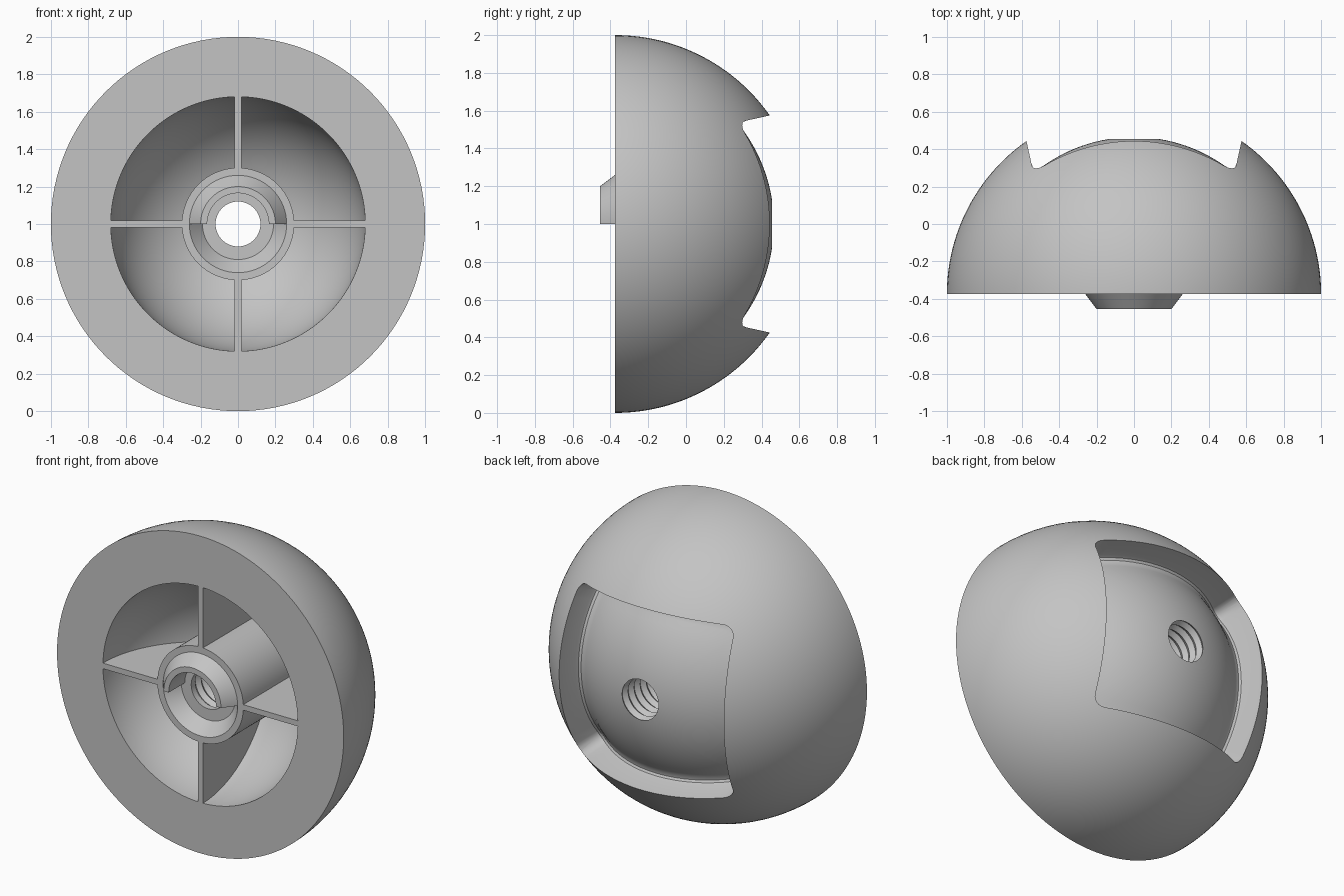
import bpy, bmesh
from math import sin, cos, pi, sqrt, acos, copysign

if "Cube" in bpy.data.objects:
    bpy.data.objects.remove(bpy.data.objects["Cube"], do_unlink=True)

FACE_Y = -0.375                        # flat face, also the centre plane of all spheres
OUTER, FLOOR, CAVITY = 1.0, 0.84, 0.68  # concentric sphere radii
HUB, BORE, THREAD = 0.30, 0.12, 0.14

grey = bpy.data.materials.new("light_grey")
grey.use_nodes = True
grey.diffuse_color = (0.55, 0.55, 0.55, 1)
grey.node_tree.nodes["Principled BSDF"].inputs["Base Color"].default_value = grey.diffuse_color


def place(x, z, depth):
    """Point at x, z from the axis and a depth behind the flat face."""
    return (x, FACE_Y + depth, 1 + z)


def finish(name, bm):
    bmesh.ops.recalc_face_normals(bm, faces=bm.faces)
    mesh = bpy.data.meshes.new(name)
    bm.to_mesh(mesh)
    bm.free()
    obj = bpy.data.objects.new(name, mesh)
    bpy.context.collection.objects.link(obj)
    mesh.materials.append(grey)
    return obj


def lathe(name, profile, turn=2 * pi, steps=128):
    """Revolve a closed (radius, depth) profile about the axis."""
    bm = bmesh.new()
    full = turn > 6
    rings = [[bm.verts.new(place(r * cos(turn * i / steps), r * sin(turn * i / steps), d))
              for r, d in profile] for i in range(steps if full else steps + 1)]
    for i in range(steps):
        a, b = rings[i], rings[(i + 1) % len(rings)]
        for j in range(len(profile)):
            k = (j + 1) % len(profile)
            bm.faces.new((a[j], a[k], b[k], b[j]))
    if not full:
        bm.faces.new(rings[0])
        bm.faces.new(rings[-1])
    return finish(name, bm)


def arc(radius, r_start, r_end, n):
    """Points on a sphere section between two distances from the axis."""
    a, b = acos(r_start / radius), acos(r_end / radius)
    return [(radius * cos(a + (b - a) * i / n), radius * sin(a + (b - a) * i / n))
            for i in range(n + 1)]


def smooth(obj):
    bpy.ops.object.select_all(action="DESELECT")
    obj.select_set(True)
    bpy.context.view_layer.objects.active = obj
    bpy.ops.object.shade_smooth_by_angle(angle=0.5)


# Dome shell with hub, conical socket and threaded bore
profile = arc(OUTER, 1.0, THREAD, 48)
pitch, turns = 0.06, 14
for i in range(turns, 0, -1):
    d = 0.09 + i * pitch
    profile += [(THREAD, d), (BORE, d - pitch / 2)]
profile += [(BORE, 0.08), (0.19, 0.08), (0.26, 0), (HUB, 0)]
profile += arc(CAVITY, HUB, CAVITY, 32)
dome = lathe("dome_shell", profile)

# Pocket cutter: rounded square, drafted walls, filleted spherical floor
HALF, CORNER = 0.575, 0.07
outline = []
for q in range(4):
    turn = q * pi / 2
    pts = [(HALF, (HALF - CORNER) * t / 8) for t in range(-8, 8)]
    pts += [(HALF - CORNER + CORNER * cos(a * pi / 12), HALF - CORNER + CORNER * sin(a * pi / 12))
            for a in range(6)]
    outline += [(x * cos(turn) - z * sin(turn), x * sin(turn) + z * cos(turn)) for x, z in pts]


def wall_scale(depth):
    return 1 - 0.22 * (0.82 - depth) / HALF


def column(x, z):
    """(scale, depth) points down the wall, round the fillet and over the floor."""
    reach = sqrt(x * x + z * z)

    def floor(s):
        return sqrt(FLOOR ** 2 - (s * reach) ** 2)

    s = 0.9
    for _ in range(12):
        s = wall_scale(floor(s))
    low = floor(s) + 0.05
    p0, p1, p2 = (wall_scale(low), low), (s, floor(s)), (s - 0.09, floor(s - 0.09))
    pts = [(wall_scale(1.2), 1.2)]
    for i in range(5):
        t = i / 4
        pts.append(tuple((1 - t) ** 2 * a + 2 * t * (1 - t) * b + t * t * c
                         for a, b, c in zip(p0, p1, p2)))
    inner = p2[0]
    pts += [(inner * i / 14, floor(inner * i / 14)) for i in range(13, 0, -1)]
    return pts


bm = bmesh.new()
cols = [[bm.verts.new(place(x * s, z * s, d)) for s, d in column(x, z)] for x, z in outline]
pole = bm.verts.new(place(0, 0, FLOOR))
for i, a in enumerate(cols):
    b = cols[(i + 1) % len(cols)]
    for j in range(len(a) - 1):
        bm.faces.new((a[j], a[j + 1], b[j + 1], b[j]))
    bm.faces.new((a[-1], pole, b[-1]))
bm.faces.new([c[0] for c in cols])
cutter = finish("pocket_cutter", bm)
cutter.hide_render = True

cut = dome.modifiers.new("pocket", "BOOLEAN")
cut.operation, cut.solver, cut.object = "DIFFERENCE", "EXACT", cutter
bpy.context.view_layer.update()
result = bpy.data.meshes.new_from_object(dome.evaluated_get(bpy.context.evaluated_depsgraph_get()))
dome.modifiers.clear()
dome.data = result
bpy.data.objects.remove(cutter, do_unlink=True)
smooth(dome)

# Half collar that fills the upper socket and stands proud of the face
collar = lathe("half_collar", [(0.26, 0), (0.2, -0.08), (0.165, -0.08), (0.165, 0.08), (0.19, 0.08)],
               turn=pi, steps=64)
smooth(collar)

# Four thin ribs from hub to cavity wall
THICK = 0.035
rib_side = [(HUB - 0.005, 0)] + arc(CAVITY + 0.004, CAVITY + 0.004, HUB - 0.005, 24)
for name, cx, cz in (("left_rib", 1, 0), ("top_rib", 0, 1), ("right_rib", -1, 0), ("bottom_rib", 0, -1)):
    bm = bmesh.new()
    sides = [[bm.verts.new(place(r * cx - o * cz, r * cz + o * cx, d)) for r, d in rib_side]
             for o in (-THICK / 2, THICK / 2)]
    bm.faces.new(sides[0])
    bm.faces.new(sides[1])
    for j in range(len(rib_side)):
        k = (j + 1) % len(rib_side)
        bm.faces.new((sides[0][j], sides[0][k], sides[1][k], sides[1][j]))
    smooth(finish(name, bm))
